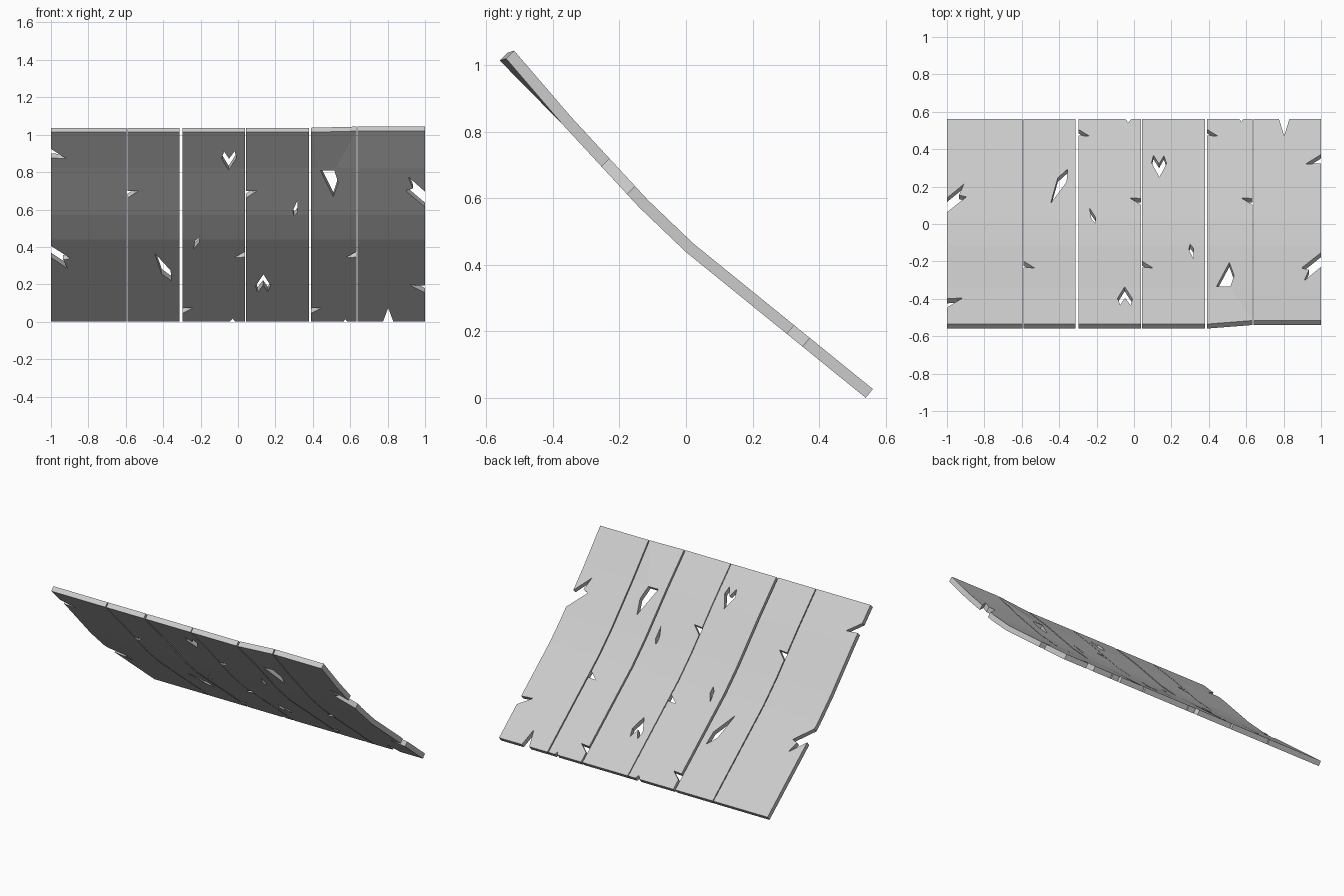
import bpy, bmesh
from mathutils import Vector

if "Cube" in bpy.data.objects:
    bpy.data.objects.remove(bpy.data.objects["Cube"])

T = 0.034                       # board thickness
# upper surface profile (y, z), from high end to low end
PROFILE = [Vector(p) for p in ((-.535, 1.037), (-.346, .845), (-.115, .595), (.022, .464), (.561, .027))]
Y0, Y1 = PROFILE[0].x, PROFILE[-1].x
GAPS = [(-.597, -.591), (-.312, -.298), (.037, .042), (.379, .389), (.633, .64)]

# damage shapes: (inward depth, offset along edge), and an arrow-shaped hole
NICK = [(-.01, .043), (.06, 0), (-.01, .004)]
SPLIT = [(-.01, -.09), (.104, 0), (.065, .01), (.09, .068), (-.01, -.014)]
ARROW = [(0, 0), (-.038, -.062), (-.024, -.098), (.002, -.06), (.032, -.1), (.042, -.065)]


def place(shape, x, y, s=1, sx=1, sy=1):
    """Put a shape at x, y; s = -1 turns it half way round."""
    return [(x + s * sx * a, y + s * sy * b) for a, b in shape]


def sliver(x0, y0, x1, y1, w):
    """Thin kite-shaped hole between two tips."""
    a, b = Vector((x0, y0)), Vector((x1, y1))
    side = (b - a).orthogonal().normalized() * w
    mid = a.lerp(b, .32)
    return [a, mid + side, b, mid - side]


def end_nick(x, w, depth):
    """V-notch in the low end of a plank."""
    return [(x - w, Y1 + .001), (x - w, Y1 + .02), (x + w, Y1 + .02), (x + w, Y1 + .001), (x, Y1 - depth)]


def prisms(name, polys, z0, z1):
    """Extrude flat polygons into one mesh object."""
    bm = bmesh.new()
    for poly in polys:
        face = bm.faces.new([bm.verts.new((x, y, z0)) for x, y in poly])
        ext = bmesh.ops.extrude_face_region(bm, geom=[face])
        for v in ext["geom"]:
            if isinstance(v, bmesh.types.BMVert):
                v.co.z = z1
    bmesh.ops.recalc_face_normals(bm, faces=bm.faces)
    mesh = bpy.data.meshes.new(name)
    bm.to_mesh(mesh)
    bm.free()
    obj = bpy.data.objects.new(name, mesh)
    bpy.context.collection.objects.link(obj)
    return obj


# surface normals at each profile station
seg = [Vector((a.y - b.y, b.x - a.x)).normalized() for a, b in zip(PROFILE, PROFILE[1:])]
normals = [seg[0]] + [(a + b).normalized() for a, b in zip(seg, seg[1:])] + [seg[-1]]


def bend(co, warp):
    """Map a flat board point onto the curved profile; warp lifts the high end."""
    i = max(k for k in range(len(seg)) if k == 0 or co.y >= PROFILE[k].x)
    a, b = PROFILE[i], PROFILE[i + 1]
    f = (co.y - a.x) / (b.x - a.x)
    p = a.lerp(b, f) + normals[i].lerp(normals[i + 1], f) * co.z
    s = warp * max(0, (PROFILE[1].x - co.y) / (PROFILE[1].x - Y0))
    return Vector((co.x, p.x + .019 * s, p.y + .006 * s))


# holes and end notches inside the planks
holes = [
    sliver(-.355, .294, -.446, .11, .026),
    sliver(-.206, .005, -.238, .086, .012),
    sliver(.3, -.107, .318, -.187, .013),
    place(ARROW, -.05, -.335),
    place(ARROW, .136, .25, -1, 1, 1.18),
    [(.44, -.335), (.515, -.335), (.535, -.275), (.51, -.205)],
    end_nick(-.03, .016, .02), end_nick(.574, .01, .016), end_nick(.803, .028, .09),
]

lefts = [-1] + [g[1] for g in GAPS]
rights = [g[0] for g in GAPS] + [1]
for n, (xa, xb) in enumerate(zip(lefts, rights)):
    cuts = [h for h in holes if xa < h[0][0] < xb]
    # outer planks get a large split and a wedge, inner ones small alternating nicks
    if n == 0:
        cuts += [place(SPLIT, xa, .145), place(NICK, xa, -.395, 1, 1.4, -1.4)]
    elif n == 5:
        cuts += [place(SPLIT, xb, -.235, -1), place(NICK, xb, .32, -1, 1.4, -1.4)]
    else:
        cuts.append(place(NICK, xa, .47 if n % 2 == 0 else -.235))
        if n % 2 == 0:
            cuts.append(place(NICK, xb, .14, -1))

    # flat board with splintered holes cut through
    plank = prisms(f"plank_{n + 1}", [[(xa, Y0), (xb, Y0), (xb, Y1), (xa, Y1)]], -T, 0)
    cutter = prisms("splinter_cutter", cuts, -.2, .1)
    cutter.hide_render = True
    mod = plank.modifiers.new("splinters", 'BOOLEAN')
    mod.operation, mod.solver, mod.object = 'DIFFERENCE', 'EXACT', cutter
    deps = bpy.context.evaluated_depsgraph_get()
    bm = bmesh.new()
    bm.from_mesh(plank.evaluated_get(deps).to_mesh())
    plank.modifiers.clear()
    bpy.data.objects.remove(cutter)

    # crease lines across the board, then bend to the profile
    for p in PROFILE[1:-1]:
        bmesh.ops.bisect_plane(bm, geom=bm.verts[:] + bm.edges[:] + bm.faces[:],
                               plane_co=(0, p.x, 0), plane_no=(0, 1, 0))
    bmesh.ops.triangulate(bm, faces=[f for f in bm.faces if len(f.verts) > 4])
    for v in bm.verts:
        warp = (v.co.x - xa) / (xb - xa) if n == 4 else float(n == 5)
        v.co = bend(v.co, warp)
    bm.to_mesh(plank.data)
    bm.free()
